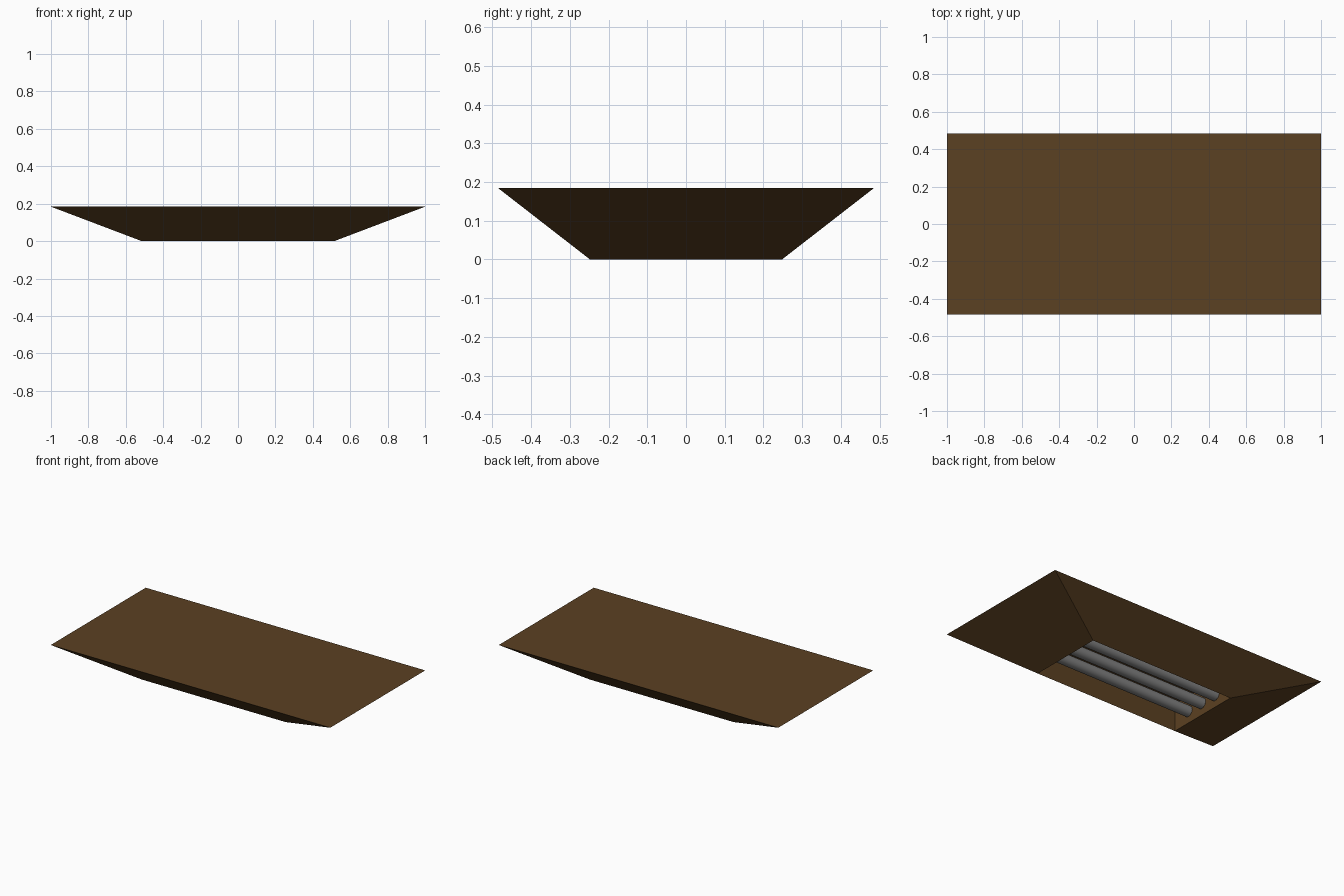
import bpy, bmesh, math

if "Cube" in bpy.data.objects:
    bpy.data.objects.remove(bpy.data.objects["Cube"])

H = 0.184            # overall height
TOP = (1.0, 0.485)   # half size of the wide top
MOUTH = (0.515, 0.248)  # half size of the lower opening


def material(name, rgb):
    m = bpy.data.materials.new(name)
    m.diffuse_color = (*rgb, 1)
    m.use_nodes = True
    m.node_tree.nodes["Principled BSDF"].inputs["Base Color"].default_value = m.diffuse_color
    return m


brown = material("dark_brown", (0.105, 0.052, 0.016))
grey = material("tube_grey", (0.22, 0.22, 0.22))


def ring(bm, half, z):
    x, y = half
    return [bm.verts.new((sx * x, sy * y, z))
            for sx, sy in ((-1, -1), (1, -1), (1, 1), (-1, 1))]


# Housing: flared outer skin, flat top, and a straight-walled recess open below
bm = bmesh.new()
top = ring(bm, TOP, H)
mouth = ring(bm, MOUTH, 0)
ceiling = ring(bm, MOUTH, H - 0.004)
bm.faces.new(top)
bm.faces.new(ceiling)
for a, b in ((top, mouth), (mouth, ceiling)):
    for i in range(4):
        j = (i + 1) % 4
        bm.faces.new((a[i], a[j], b[j], b[i]))
bmesh.ops.recalc_face_normals(bm, faces=bm.faces[:])
mesh = bpy.data.meshes.new("housing")
bm.to_mesh(mesh)
bm.free()
mesh.materials.append(brown)
housing = bpy.data.objects.new("housing", mesh)
bpy.context.collection.objects.link(housing)

# Three parallel tubes spanning the recess
for i in (-1, 0, 1):
    bpy.ops.mesh.primitive_cylinder_add(vertices=24, radius=0.034, depth=1.02,
                                        location=(0, i * 0.12, 0.072),
                                        rotation=(0, math.pi / 2, 0))
    tube = bpy.context.object
    tube.name = f"tube_{i + 2}"
    tube.data.materials.append(grey)
    bpy.ops.object.shade_smooth_by_angle()
